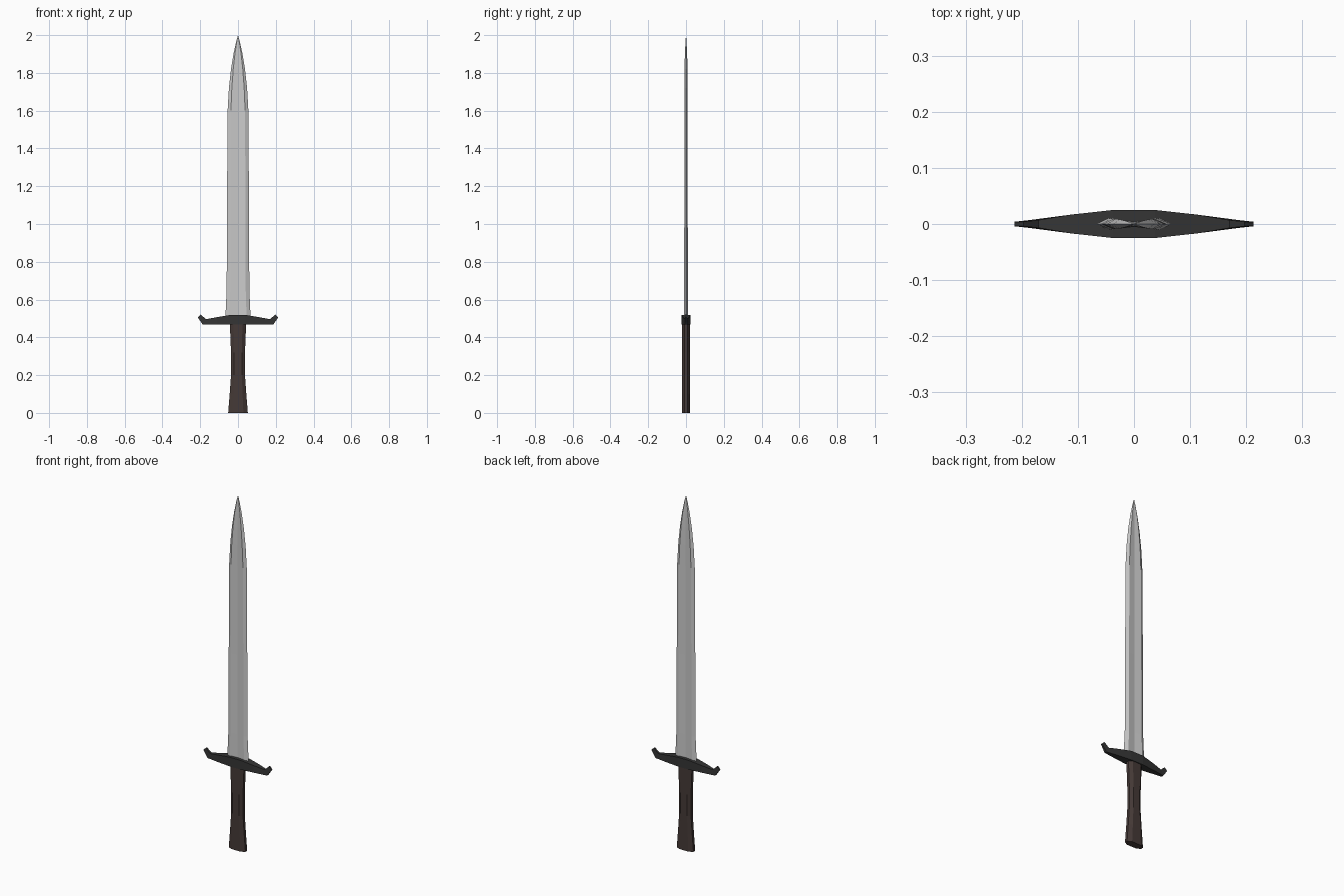
import bpy, bmesh

if "Cube" in bpy.data.objects:
    bpy.data.objects.remove(bpy.data.objects["Cube"])


def loft(name, rings, color=None):
    """Skin a list of equal-length point rings and cap both ends."""
    bm = bmesh.new()
    loops = [[bm.verts.new(p) for p in ring] for ring in rings]
    n = len(loops[0])
    for a, b in zip(loops, loops[1:]):
        for i in range(n):
            j = (i + 1) % n
            bm.faces.new((a[i], a[j], b[j], b[i]))
    bm.faces.new(loops[0])
    bm.faces.new(loops[-1])
    bmesh.ops.remove_doubles(bm, verts=bm.verts, dist=0.0002)
    bmesh.ops.recalc_face_normals(bm, faces=bm.faces)
    mesh = bpy.data.meshes.new(name)
    bm.to_mesh(mesh)
    bm.free()
    obj = bpy.data.objects.new(name, mesh)
    bpy.context.collection.objects.link(obj)
    if color:
        mat = bpy.data.materials.new(name + "_material")
        mat.diffuse_color = (*color, 1)
        mat.use_nodes = True
        mat.node_tree.nodes["Principled BSDF"].inputs["Base Color"].default_value = mat.diffuse_color
        mesh.materials.append(mat)
    return obj


# Blade: sharp edges, two ridges and a shallow central fuller
# (height, half width, ridge thickness, fuller thickness)
blade = [(0.50, 0.067, 0.010, 0.005), (0.65, 0.060, 0.010, 0.005),
         (1.10, 0.058, 0.009, 0.005), (1.60, 0.055, 0.009, 0.005),
         (1.72, 0.048, 0.009, 0.005), (1.82, 0.037, 0.008, 0.005),
         (1.90, 0.024, 0.006, 0.004), (1.96, 0.011, 0.003, 0.003),
         (1.997, 0.001, 0.0005, 0.0005)]
loft("blade", [[(-w, 0, z), (-0.68 * w, -t, z), (0, -c, z), (0.68 * w, -t, z),
                (w, 0, z), (0.68 * w, t, z), (0, c, z), (-0.68 * w, t, z)]
               for z, w, t, c in blade], (0.6, 0.6, 0.6))

# Crossguard: tapering arms with upturned ends
# (bottom x, bottom z, top x, top z, half depth)
arm = [(0.037, 0.467, 0.037, 0.519, 0.025), (0.110, 0.467, 0.110, 0.507, 0.017),
       (0.186, 0.467, 0.170, 0.496, 0.007), (0.213, 0.505, 0.197, 0.521, 0.004)]
stations = [(-a, b, -c, d, y) for a, b, c, d, y in reversed(arm)] + arm
loft("crossguard", [[(xb, -y, zb), (xb, y, zb), (xt, y, zt), (xt, -y, zt)]
                    for xb, zb, xt, zt, y in stations], (0.035, 0.035, 0.035))

# Grip: eight-sided handle flaring at the foot
# (height, half width, half depth)
grip = [(0, 0.052, 0.020), (0.10, 0.044, 0.020), (0.20, 0.037, 0.020),
        (0.32, 0.037, 0.020), (0.47, 0.043, 0.021)]
loft("grip", [[(-w, -0.4 * d, z), (-0.55 * w, -d, z), (0.55 * w, -d, z), (w, -0.4 * d, z),
               (w, 0.4 * d, z), (0.55 * w, d, z), (-0.55 * w, d, z), (-w, 0.4 * d, z)]
              for z, w, d in grip], (0.06, 0.042, 0.038))
